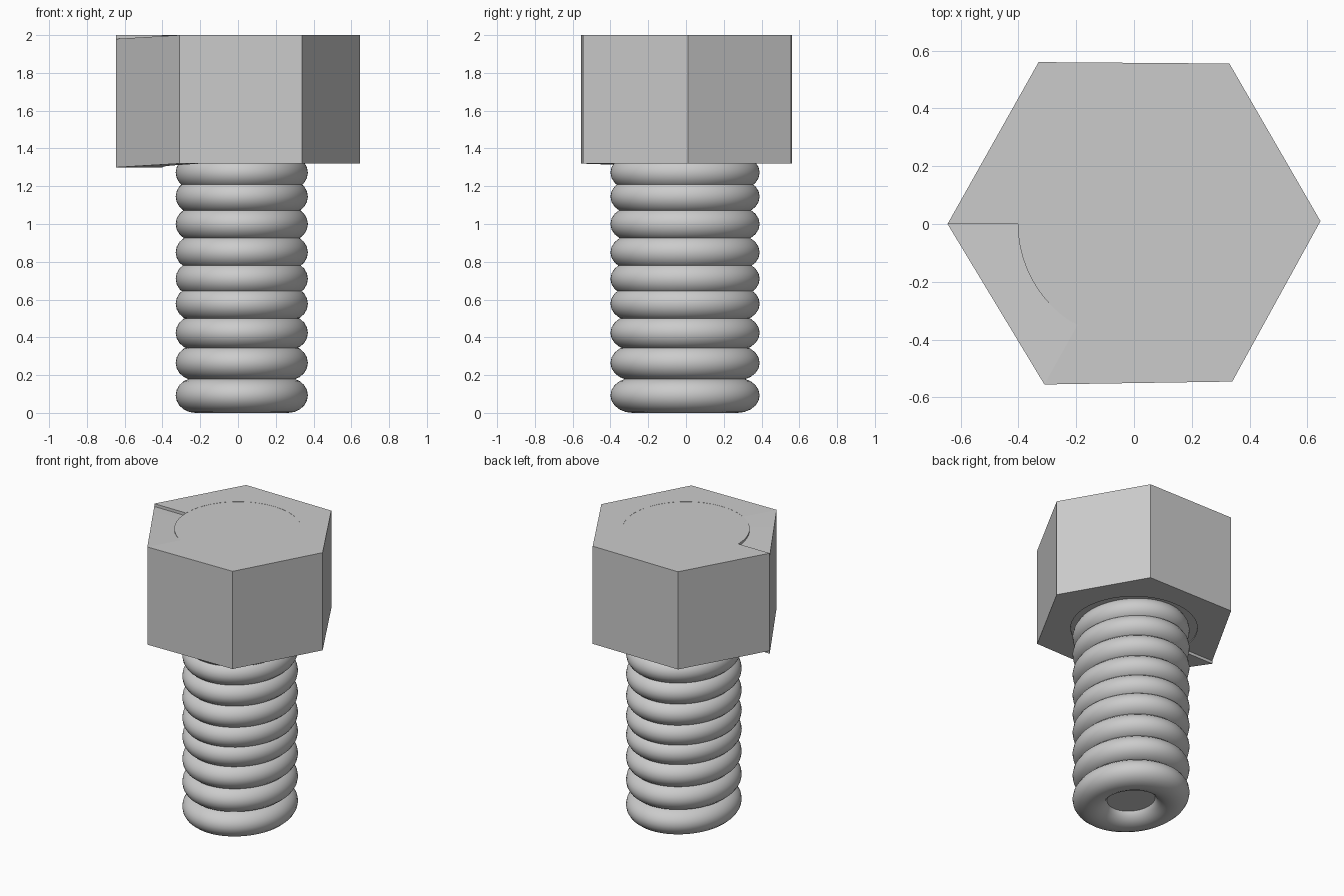
import bpy, bmesh, math
from mathutils import Vector

if "Cube" in bpy.data.objects:
    bpy.data.objects.remove(bpy.data.objects["Cube"])

CX, CY = 0.02, -0.005


def ring(name, z):
    # rounded thread ring, slightly oval in plan
    bpy.ops.mesh.primitive_torus_add(major_segments=64, minor_segments=20,
                                     major_radius=0.7, minor_radius=0.3,
                                     location=(CX, CY, z))
    o = bpy.context.object
    o.name = name
    o.scale = (0.35, 0.395, 0.093 / 0.3)
    bpy.ops.object.shade_smooth()


def rod(name, x, y, rx, ry, z0, z1):
    bpy.ops.mesh.primitive_cylinder_add(vertices=64, radius=1, depth=z1 - z0,
                                        location=(x, y, (z0 + z1) / 2))
    o = bpy.context.object
    o.name = name
    o.scale = (rx, ry, 1)
    bpy.ops.object.shade_smooth_by_angle()


# threaded shank: stacked rings around a core
for i, z in enumerate([0.093, 0.265, 0.424, 0.578, 0.71, 0.85, 1.0, 1.145, 1.272]):
    ring(f"thread_ring_{i + 1}", z)
rod("shank_core", CX, CY, 0.22, 0.25, 0.07, 1.4)

# plug filling the round bore of the head
rod("head_core", 0, 0, 0.402, 0.402, 1.328, 1.999)

# hexagonal collar, open at the left corner where its first side dips
corners = [Vector(c) for c in [(-0.645, 0), (-0.31, -0.555), (0.34, -0.545),
                               (0.645, 0.01), (0.33, 0.555), (-0.33, 0.56),
                               (-0.645, 0)]]
STEPS = 8
bm = bmesh.new()
sections = []
for k in range(6 * STEPS + 1):
    side = min(k // STEPS, 5)
    t = k / STEPS - side
    p = corners[side].lerp(corners[side + 1], t)
    q = p.normalized() * 0.4
    drop = 0.02 * (1 - t) if side == 0 else 0
    sections.append([bm.verts.new((v.x, v.y, z - drop))
                     for v, z in ((p, 1.32), (p, 2.0), (q, 2.0), (q, 1.32))])
for a, b in zip(sections, sections[1:]):
    for j in range(4):
        n = (j + 1) % 4
        bm.faces.new((a[j], b[j], b[n], a[n]))
bm.faces.new(sections[0])
bm.faces.new(sections[-1])
bmesh.ops.recalc_face_normals(bm, faces=bm.faces)
mesh = bpy.data.meshes.new("hex_head")
bm.to_mesh(mesh)
bm.free()
head = bpy.data.objects.new("hex_head", mesh)
bpy.context.collection.objects.link(head)
